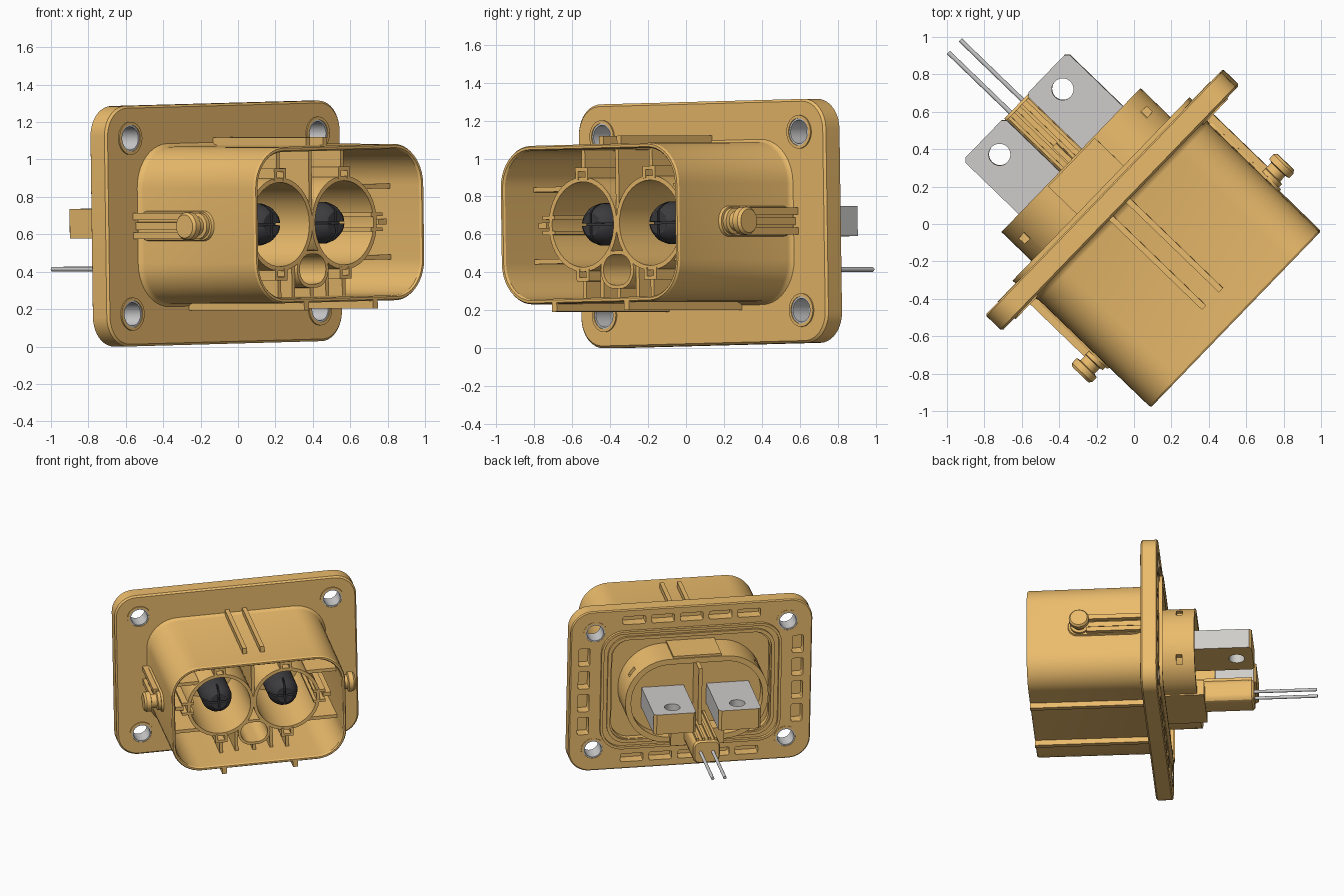
import bpy, bmesh, math
from mathutils import Matrix

if "Cube" in bpy.data.objects:
    bpy.data.objects.remove(bpy.data.objects["Cube"])

# Local frame: x = flange width, -y = mating side, z measured from the centre; placed at the end
def mat(name, c):
    m = bpy.data.materials.new(name)
    m.diffuse_color = (*c, 1)
    m.use_nodes = True
    m.node_tree.nodes["Principled BSDF"].inputs["Base Color"].default_value = m.diffuse_color
    return m
ORANGE = mat("orange_plastic", (0.83, 0.50, 0.15))
DARK = mat("dark_cap", (0.045, 0.045, 0.05))
parts = []

def rr(hw, hh, r, cx=0, cz=0, n=10):
    """Rounded rectangle outline; gives a circle or stadium with a full radius."""
    pts = []
    for q, (sx, sz) in enumerate([(1, 1), (-1, 1), (-1, -1), (1, -1)]):
        for i in range(n + 1):
            a = math.pi / 2 * (q + i / n)
            pts.append((cx + sx * (hw - r) + r * math.cos(a), cz + sz * (hh - r) + r * math.sin(a)))
    return pts

def circ(r, cx=0, cz=0):
    return rr(r, r, r, cx, cz)

def loft(name, sections, material=ORANGE, closed=False, axis='y'):
    """Skin outlines (outline, position) along an axis, capped or closed into a ring."""
    bm = bmesh.new()
    place = {'y': lambda a, b, p: (a, p, b), 'x': lambda a, b, p: (p, a, b),
             'z': lambda a, b, p: (a, b, p)}[axis]
    loops = [[bm.verts.new(place(a, b, p)) for a, b in o] for o, p in sections]
    n = len(loops[0])
    for k in range(len(loops) if closed else len(loops) - 1):
        A, B = loops[k], loops[(k + 1) % len(loops)]
        for i in range(n):
            bm.faces.new((A[i], A[(i + 1) % n], B[(i + 1) % n], B[i]))
    if not closed:
        bm.faces.new(loops[0])
        bm.faces.new(loops[-1])
    bmesh.ops.remove_doubles(bm, verts=bm.verts, dist=1e-5)
    bmesh.ops.recalc_face_normals(bm, faces=bm.faces)
    me = bpy.data.meshes.new(name)
    bm.to_mesh(me)
    bm.free()
    if material:
        me.materials.append(material)
    ob = bpy.data.objects.new(name, me)
    bpy.context.collection.objects.link(ob)
    parts.append(ob)
    return ob

def box(name, x0, x1, y0, y1, z0, z1, material=ORANGE):
    o = [(x0, z0), (x1, z0), (x1, z1), (x0, z1)]
    return loft(name, [(o, y0), (o, y1)], material)

def tube(name, outer, inner, y0, y1, material=ORANGE):
    return loft(name, [(outer, y0), (outer, y1), (inner, y1), (inner, y0)], material, True)

def cut(ob, cutters):
    bpy.context.view_layer.objects.active = ob
    for c in cutters:
        m = ob.modifiers.new("cut", 'BOOLEAN')
        m.operation, m.solver, m.object = 'DIFFERENCE', 'EXACT', c
        bpy.ops.object.modifier_apply(modifier=m.name)
        parts.remove(c)
        bpy.data.objects.remove(c)

# Flange plate with screw holes, rear pockets and rear recess
flange = loft("flange", [(rr(.893, .631, .15), .11), (rr(.905, .643, .16), .122),
                         (rr(.905, .643, .16), .225), (rr(.897, .635, .155), .233)])
cutters = [loft("c", [(rr(.59, .40, .14), .19), (rr(.59, .40, .14), .4)])]
for sx in (-1, 1):
    for sz in (-1, 1):
        c = (sx * .722, sz * .47)
        cutters.append(loft("c", [(circ(.072, *c), 0), (circ(.072, *c), .4)]))
        tube("screw_sleeve", circ(.073, *c), circ(.062, *c), .107, .232, None)
        tube("screw_hole_rim", circ(.088, *c), circ(.072, *c), .102, .236)
for s in (-1, 1):
    for i in range(5):
        o = rr(.085, .032, .012, (i - 2) * .215, s * .555, 3)
        cutters.append(loft("c", [(o, .15), (o, .4)]))
    for i in range(4):
        o = rr(.042, .07, .012, s * .80, (i - 1.5) * .185, 3)
        cutters.append(loft("c", [(o, .15), (o, .4)]))
cut(flange, cutters)

# Gasket ridges on the back
tube("gasket_outer_ridge", rr(.675, .475, .17), rr(.655, .455, .15), .22, .257)
tube("gasket_inner_ridge", rr(.625, .428, .15), rr(.60, .403, .13), .22, .25)

# Shroud with a rounded lip and base fillet
loft("shroud", [(rr(.675, .441, .24), .115), (rr(.66, .426, .225), .10), (rr(.654, .42, .22), .08),
                (rr(.652, .418, .22), -.735), (rr(.645, .411, .213), -.746), (rr(.632, .398, .2), -.746),
                (rr(.625, .391, .195), -.735), (rr(.62, .386, .19), .115)], closed=True)

# Outer guide rails, top and bottom
for s in (-1, 1):
    box("top_rail", s * .065 - .016, s * .065 + .016, -.58, .115, .40, .462)
    box("bottom_rail", s * .265 - .018, s * .265 + .018, -.746, .115, -.46, -.40)

# Side locking pegs with their supporting rails
for s in (-1, 1):
    pad = rr(.285, .085, .08, -.16, 0)
    loft("peg_pad", [(pad, s * .64), (rr(.275, .075, .07, -.16, 0), s * .668)], axis='x')
    a, b = sorted((s * .64, s * .705))
    for z in (-.052, .052):
        box("peg_rail", a, b, -.30, .115, z - .018, z + .018)
    a, b = sorted((s * .64, s * .685))
    box("peg_centre_bar", a, b, -.35, .115, -.02, .02)
    loft("locking_peg", [(circ(r, -.352, 0), s * x) for r, x in
         ((.07, .64), (.07, .69), (.052, .695), (.052, .735), (.074, .74), (.074, .775), (.062, .79))], axis='x')

# Two contact tubes with dark-capped pins, keys and ribs
for s in (-1, 1):
    cx = s * .247
    tube("contact_tube", circ(.25, cx), circ(.225, cx), -.54, .115)
    pin = [(circ(r, cx), y) for r, y in ((.112, .115), (.112, -.39), (.10, -.43), (.075, -.468), (.06, -.478))]
    pin_ob = loft("contact_pin", pin, DARK)
    slots = [box("c", cx - .13, cx + .13, -.6, -.40, -.006, .006),
             box("c", cx - .006, cx + .006, -.6, -.40, -.13, .13)]
    cut(pin_ob, slots)
    for sz in (-1, 1):
        a, b = sorted((sz * .235, sz * .30))
        for d in (-.035, .035):
            box("tube_key_side", cx + d - .01, cx + d + .01, -.545, .115, a, b)
        a, b = sorted((sz * .28, sz * .30))
        box("tube_key_cap", cx - .045, cx + .045, -.545, .115, a, b)
        box("tube_wall_rib", cx - .012, cx + .012, -.53, .115, min(sz * .29, sz * .40), max(sz * .29, sz * .40))
        a, b = sorted((cx + s * .155, s * .63))
        box("side_rib", a, b, -.52, .115, sz * .19 - .013, sz * .19 + .013)
    for z in (-.04, .04):
        a, b = sorted((cx + s * .20, cx + s * .29))
        box("tube_side_key", a, b, -.545, .115, z - .01, z + .01)
    a, b = sorted((cx + s * .275, cx + s * .335))
    box("tube_side_key_cap", a, b, -.53, .115, -.015, .015)
    box("lower_rib", s * .13 - .012, s * .13 + .012, -.52, .115, -.40, -.215)
box("upper_centre_rib", -.012, .012, -.53, .115, .03, .40)
box("lower_centre_rib", -.012, .012, -.53, .115, -.40, -.33)

# Small signal socket between the tubes
tube("signal_socket", rr(.12, .10, .098, 0, -.243), rr(.10, .08, .078, 0, -.243), -.54, .115)

# Rear boss: racetrack wall with windows, floor and panels
boss = tube("rear_boss", rr(.535, .335, .325), rr(.492, .292, .282), .185, .48)
wins = [box("c", sx * .46 - .05, sx * .46 + .05, .345, .39, sz * .20 - .03, sz * .20 + .03)
        for sx in (-1, 1) for sz in (-1, 1)]
cut(boss, wins)
loft("boss_floor", [(rr(.50, .30, .29), .185), (rr(.50, .30, .29), .40)])
box("boss_top_panel", -.18, .18, .19, .47, .30, .352)
box("boss_bottom_panel", -.2, .2, .19, .53, -.345, -.22)
box("blade_divider", -.014, .014, .38, .60, -.24, .30)

# Metal terminal blades: grey with plastic-coloured underside, end and left side
for s in (-1, 1):
    cx = s * .243
    def sec(hw, hh):
        return [(cx - hw, -hh + .006), (cx + hw, -hh + .006), (cx + hw, hh + .006), (cx - hw, hh + .006)]
    blade = loft("terminal_blade", [(sec(.158, .079), .35), (sec(.158, .079), .875), (sec(.138, .079), .895)], None)
    cut(blade, [loft("c", [(circ(.058, cx, .775), -.3), (circ(.058, cx, .775), .3)], None, axis='z')])
    blade.data.materials.clear()
    blade.data.materials.append(mat("bare_metal", (.62, .61, .59)))
    blade.data.materials.append(ORANGE)
    for f in blade.data.polygons:
        n = f.normal
        hole = math.hypot(f.center.x - cx, f.center.y - .775) < .06 and abs(n.z) < .5
        f.material_index = int(not hole and (n.z < -.5 or n.y > .5 or n.x < -.5))

# Signal outlet block with ridges and two wires
loft("signal_block", [(rr(.10, .09, .045, 0, -.243, 3), .2), (rr(.10, .09, .045, 0, -.243, 3), .875),
                      (rr(.09, .08, .04, 0, -.243, 3), .89)])
for i in range(4):
    x = (i - 1.5) * .045
    box("signal_block_ridge", x - .009, x + .009, .40, .875, -.20, -.135)
for s in (-1, 1):
    loft("wire", [(circ(.012, s * .046, -.243), .85), (circ(.012, s * .046, -.243), 1.352)], None)

# Place the whole assembly
M = (Matrix.Translation((0, 0, .657)) @ Matrix.Rotation(math.radians(46), 4, 'Z')
     @ Matrix.Rotation(math.radians(-1.1), 4, 'Y') @ Matrix.Translation((.012, 0, 0)))
bpy.ops.object.select_all(action='DESELECT')
for ob in parts:
    ob.matrix_world = M
    ob.select_set(True)
bpy.context.view_layer.objects.active = parts[0]
bpy.ops.object.shade_smooth_by_angle(angle=math.radians(30))
